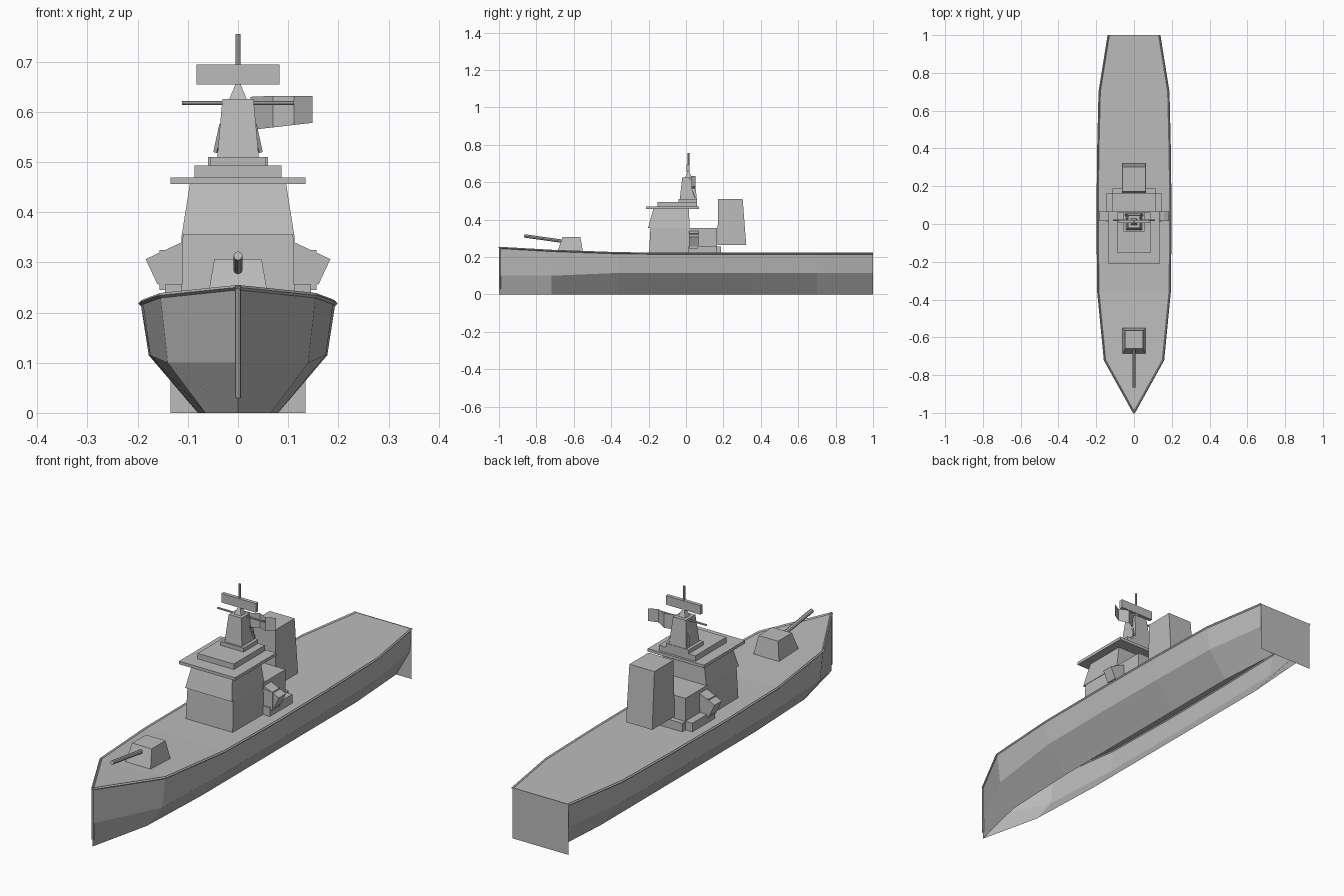
import bpy, bmesh, math
from mathutils import Vector, Matrix

cube = bpy.data.objects.get("Cube")
if cube:
    bpy.data.objects.remove(cube, do_unlink=True)

grey = bpy.data.materials.new("ship_grey")
grey.use_nodes = True
GREY = (0.5, 0.5, 0.5, 1)
grey.diffuse_color = GREY
grey.node_tree.nodes["Principled BSDF"].inputs["Base Color"].default_value = GREY


def finish(name, bm):
    bmesh.ops.recalc_face_normals(bm, faces=bm.faces)
    mesh = bpy.data.meshes.new(name)
    bm.to_mesh(mesh)
    bm.free()
    mesh.materials.append(grey)
    obj = bpy.data.objects.new(name, mesh)
    bpy.context.collection.objects.link(obj)
    return obj


def block(name, z0, z1, base, top=None):
    """Tapered box; base and top are (x0, x1, y0, y1)."""
    bm = bmesh.new()
    rings = []
    for z, (x0, x1, y0, y1) in ((z0, base), (z1, top or base)):
        rings.append([bm.verts.new((x, y, z)) for x, y in
                      ((x0, y0), (x1, y0), (x1, y1), (x0, y1))])
    low, high = rings
    bm.faces.new(low)
    bm.faces.new(high)
    for i in range(4):
        j = (i + 1) % 4
        bm.faces.new((low[i], low[j], high[j], high[i]))
    return finish(name, bm)


def rod(name, a, b, radius, sides=8):
    a, b = Vector(a), Vector(b)
    bm = bmesh.new()
    turn = (b - a).to_track_quat("Z", "Y").to_matrix().to_4x4()
    bmesh.ops.create_cone(bm, cap_ends=True, segments=sides, radius1=radius, radius2=radius,
                          depth=(b - a).length, matrix=Matrix.Translation((a + b) / 2) @ turn)
    return finish(name, bm)


def sheet(name, rows):
    """Open surface through rows of points."""
    bm = bmesh.new()
    grid = [[bm.verts.new(p) for p in row] for row in rows]
    for r, s in zip(grid, grid[1:]):
        for i in range(len(r) - 1):
            bm.faces.new((r[i], r[i + 1], s[i + 1], s[i]))
    bmesh.ops.remove_doubles(bm, verts=bm.verts, dist=0.0005)
    return finish(name, bm)


# Hull stations: y, deck half width, deck z, chine half width, chine z, keel half width
stations = [(-1, 0, 0.25, 0, 0.1, 0),
            (-0.72, 0.155, 0.234, 0.14, 0.1, 0.065),
            (-0.36, 0.19, 0.221, 0.175, 0.115, 0.08),
            (0, 0.194, 0.218, 0.178, 0.115, 0.08),
            (0.36, 0.191, 0.218, 0.175, 0.115, 0.08),
            (0.7, 0.183, 0.218, 0.168, 0.115, 0.08),
            (1, 0.135, 0.218, 0.125, 0.115, 0.06)]

# Hull shell, open underneath
sheet("hull", [[(-k, y, 0), (-c, y, cz), (-d, y, dz), (d, y, dz), (c, y, cz), (k, y, 0)]
               for y, d, dz, c, cz, k in stations])
sheet("transom", [[(x, 1, 0), (x, 1, 0.22)] for x in (-0.135, 0.135)])

# Deck edge rails and stem post
for side, s in (("right", -1), ("left", 1)):
    edge = [(s * d, y, dz) for y, d, dz, *_ in stations]
    for a, b in zip(edge, edge[1:]):
        rod(side + "_deck_rail", a, b, 0.005, 4)
rod("stem_post", (0, -0.995, 0.03), (0, -0.995, 0.253), 0.006)

# Forward gun
block("gun_turret", 0.222, 0.307, (-0.062, 0.062, -0.69, -0.55), (-0.047, 0.047, -0.66, -0.565))
rod("gun_barrel", (0, -0.865, 0.313), (0, -0.65, 0.283), 0.009)

# Bridge
block("bridge_base", 0.215, 0.355, (-0.113, 0.113, -0.198, 0.02), (-0.11, 0.11, -0.19, 0.015))
block("bridge_upper", 0.355, 0.456, (-0.112, 0.112, -0.203, 0.02), (-0.096, 0.096, -0.175, 0.015))
block("bridge_roof", 0.456, 0.469, (-0.135, 0.135, -0.213, 0.07))
block("roof_platform", 0.469, 0.493, (-0.087, 0.087, -0.153, 0.06))
block("mast_footing", 0.493, 0.51, (-0.055, 0.055, -0.04, 0.06))

# Deckhouse and funnel
block("deckhouse", 0.215, 0.355, (-0.113, 0.113, 0.015, 0.165))
block("deckhouse_step", 0.215, 0.255, (-0.113, 0.113, 0.165, 0.187))
block("funnel", 0.265, 0.51, (-0.063, 0.063, 0.168, 0.322), (-0.06, 0.06, 0.172, 0.303))

# Side launchers on low plinths
for side, s in (("right", -1), ("left", 1)):
    inner, outer = sorted((s * 0.11, s * 0.146))
    block(side + "_launcher_plinth", 0.215, 0.256, (inner, outer, 0.01, 0.165))
    inner, outer = sorted((s * 0.11, s * 0.156))
    block(side + "_launcher_mount", 0.245, 0.325, (inner, outer, 0.015, 0.065))
    box = block(side + "_launcher", -0.028, 0.028, (-0.04, 0.04, -0.025, 0.025))
    box.location = (s * 0.136, 0.042, 0.298)
    box.rotation_euler = (0, s * math.radians(25), 0)

# Mast with braces
block("mast_tower", 0.493, 0.626, (-0.043, 0.043, -0.035, 0.06), (-0.031, 0.031, -0.02, 0.045))
for side, s in (("right", -1), ("left", 1)):
    rod(side + "_mast_brace", (s * 0.045, 0.05, 0.52), (s * 0.033, 0.03, 0.575), 0.005, 4)
block("radar_pedestal", 0.626, 0.658, (-0.017, 0.017, -0.004, 0.03), (-0.004, 0.004, 0.009, 0.017))
block("radar_bar", 0.655, 0.694, (-0.083, 0.083, 0.004, 0.02))
rod("mast_pole", (0, 0.013, 0.626), (0, 0.013, 0.755), 0.005)
rod("yardarm", (-0.112, 0.02, 0.618), (0.112, 0.02, 0.618), 0.004)

# Waving flag
sheet("flag", [[(x, y, z0), (x, y, z1)] for x, y, z0, z1 in
               ((0.025, 0.03, 0.564, 0.63), (0.07, 0.05, 0.569, 0.632),
                (0.112, 0.03, 0.574, 0.632), (0.148, 0.05, 0.578, 0.632))])
